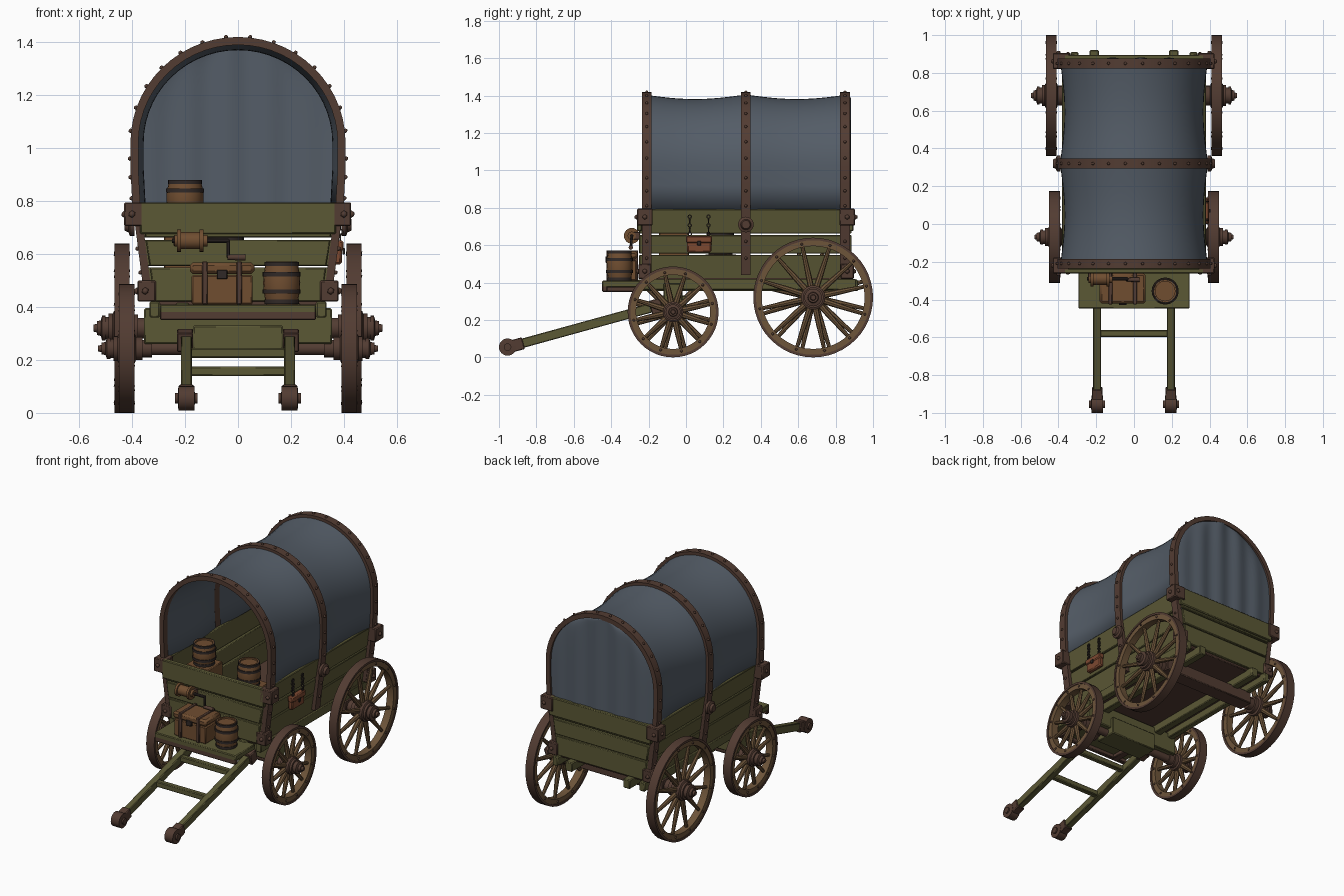
import bpy, bmesh
from math import sin, cos, pi
from mathutils import Matrix, Vector

if "Cube" in bpy.data.objects:
    bpy.data.objects.remove(bpy.data.objects["Cube"])

def material(name, col):
    m = bpy.data.materials.new(name)
    m.diffuse_color = (*col, 1)
    m.use_nodes = True
    m.node_tree.nodes["Principled BSDF"].inputs["Base Color"].default_value = m.diffuse_color
    return m

OLIVE = material("olive_wood", (0.105, 0.098, 0.036))
BROWN = material("dark_brown", (0.085, 0.045, 0.032))
CLOTH = material("canvas", (0.088, 0.108, 0.135))
TAN = material("tan_wood", (0.155, 0.09, 0.042))
CHEST = material("chest_wood", (0.16, 0.075, 0.03))
LEATHER = material("leather", (0.2, 0.065, 0.03))
IRON = material("iron", (0.03, 0.022, 0.02))

def make(name, bm, mat, angle=0.6):
    bmesh.ops.recalc_face_normals(bm, faces=bm.faces)
    for f in bm.faces:
        f.smooth = True
    for e in bm.edges:
        e.smooth = e.calc_face_angle(0) < angle
    me = bpy.data.meshes.new(name)
    bm.to_mesh(me)
    bm.free()
    me.materials.append(mat)
    ob = bpy.data.objects.new(name, me)
    bpy.context.collection.objects.link(ob)
    return ob

def bevel(ob, w):
    b = ob.modifiers.new("bevel", "BEVEL")
    b.width, b.segments = w, 1
    return ob

def box(name, x0, x1, y0, y1, z0, z1, mat, w=0.005):
    m = Matrix.Translation(((x0+x1)/2, (y0+y1)/2, (z0+z1)/2)) @ Matrix.Diagonal((x1-x0, y1-y0, z1-z0, 1))
    bm = bmesh.new()
    bmesh.ops.create_cube(bm, size=1, matrix=m)
    return bevel(make(name, bm, mat), w)

def prism(name, pts, axis, a0, a1, mat, w=0.004):
    """Extrude a 2D outline (h, z) along x or y."""
    bm = bmesh.new()
    put = (lambda p, a: (a, p[0], p[1])) if axis == "x" else (lambda p, a: (p[0], a, p[1]))
    f = bm.faces.new([bm.verts.new(put(p, a0)) for p in pts])
    r = bmesh.ops.extrude_face_region(bm, geom=[f])
    d = Vector(put((0, 0), a1 - a0))
    bmesh.ops.translate(bm, vec=d, verts=[v for v in r["geom"] if isinstance(v, bmesh.types.BMVert)])
    return bevel(make(name, bm, mat), w)

def add_lathe(bm, prof, m, seg=24, closed=False):
    rings = [[bm.verts.new(m @ Vector((r*cos(2*pi*i/seg), r*sin(2*pi*i/seg), h))) for i in range(seg)] for r, h in prof]
    for a, b in zip(rings, rings[1:] + ([rings[0]] if closed else [])):
        for i in range(seg):
            j = (i + 1) % seg
            bm.faces.new((a[i], a[j], b[j], b[i]))
    if not closed:
        bm.faces.new(rings[0])
        bm.faces.new(rings[-1])

def lathe(name, prof, m, mat, seg=24, closed=False):
    bm = bmesh.new()
    add_lathe(bm, prof, m, seg, closed)
    return make(name, bm, mat)

T = Matrix.Translation
def along_x(x, y, z, s=1):
    return T((x, y, z)) @ Matrix.Rotation(s*pi/2, 4, 'Y')

def rivets(name, pts, r=0.009):
    bm = bmesh.new()
    for p in pts:
        bmesh.ops.create_icosphere(bm, subdivisions=1, radius=r, matrix=T(p))
    make(name, bm, BROWN, 1)

# Wheels: iron tyre, wooden rim, spokes and stepped hub
def wheel(name, s, x, y, R, k):
    m = along_x(s*x, y, R, s)
    def ring(r0, r1, h): return [(r0, -h), (r1, -h), (r1, h), (r0, h)]
    lathe(name + "_tyre", ring(R-.014, R, .029), m, BROWN, 48, True)
    lathe(name + "_rim", ring(R-.045, R-.012, .024), m, TAN, 48, True)
    bm, pts = bmesh.new(), []
    for i in range(12):
        rot = m @ Matrix.Rotation(2*pi*(i+.4)/12, 4, 'Z')
        add_lathe(bm, [(.017, .04), (.015, R*.45), (.010, R-.04)], rot @ Matrix.Rotation(pi/2, 4, 'Y'), 8)
        pts += [rot @ Vector((R-.029, 0, h)) for h in (-.024, .024)]
    make(name + "_spokes", bm, TAN)
    rivets(name + "_rivets", pts, .008)
    hub = [(.6, -.095), (.6, -.06), (.8, -.06), (.8, -.035), (1, -.03), (1, .03), (.85, .035), (.85, .05),
           (.65, .05), (.65, .062), (.72, .062), (.72, .075), (.45, .08), (.4, .095), (.25, .095), (.2, .108)]
    lathe(name + "_hub", [(r*k, h) for r, h in hub], m, BROWN)

for s, side in ((-1, "left"), (1, "right")):
    wheel(side + "_front_wheel", s, .42, -.069, .243, .055)
    wheel(side + "_rear_wheel", s, .438, .68, .32, .065)
for n, y, z in (("front", -.069, .243), ("rear", .68, .32)):
    lathe(n + "_axle", [(.025, -.42), (.025, .42)], along_x(0, y, z), BROWN, 16)

# Undercarriage
box("front_bolster", -.355, .355, -.12, -.02, .26, .395, OLIVE)
box("front_hitch_block", -.17, .17, -.15, .0, .215, .33, OLIVE)
box("rear_bolster", -.34, .34, .63, .73, .29, .37, BROWN)
box("floor", -.325, .325, -.235, .87, .405, .43, BROWN)
for s in (-1, 1):
    box("chassis_beam", s*.21-.025, s*.21+.025, -.26, .92, .355, .415, OLIVE)

# Body planks, splayed outwards with height
def hull(z): return .325 + (z - .42) * .15
LEVELS = [(.42, .548), (.555, .653), (.662, .792)]
for z0, z1 in LEVELS:
    for s in (-1, 1):
        prism("side_plank", [(s*hull(z0), z0), (s*hull(z1), z1), (s*(hull(z1)-.025), z1), (s*(hull(z0)-.025), z0)],
              "y", -.235, .875, OLIVE)
    for n, y in (("front_plank", -.25), ("rear_plank", .86)):
        a, b = hull(z0) - .012, hull(z1) - .012
        prism(n, [(-a, z0), (a, z0), (b, z1), (-b, z1)], "y", y, y + .025, OLIVE)
for n, y in (("front_top_rail", -.262), ("rear_top_rail", .87)):
    box(n, -.37, .37, y, y + .026, .675, .795, OLIVE)
for s in (-1, 1):
    box("side_sill", s*.315-.02, s*.315+.02, -.24, .91, .36, .42, OLIVE)

# Bows: legs follow the body, then an arch; outline shared by the canvas
def arch(o, z0, n=28):
    leg = [(.385 + o, .79), (.392 + o, .92)]
    if z0 < .79:
        leg = [(.340 + o, z0)] + leg
    half = [(cos(pi*i/n)*(.392 + o), 1.02 + sin(pi*i/n)*(.385 + o)) for i in range(n + 1)]
    return leg + half + [(-x, z) for x, z in reversed(leg)]

HOOPS = (-.21, .32, .85)
for y in HOOPS:
    bm, w = bmesh.new(), .026
    outer, inner = arch(.014, .44), arch(-.016, .44)
    rows = [[bm.verts.new(p) for p in ((ox, y-w, oz), (ox, y+w, oz), (ix, y+w, iz), (ix, y-w, iz))]
            for (ox, oz), (ix, iz) in zip(outer, inner)]
    for a, b in zip(rows, rows[1:]):
        for i in range(4):
            bm.faces.new((a[i], a[(i+1) % 4], b[(i+1) % 4], b[i]))
    bm.faces.new(rows[0])
    bm.faces.new(rows[-1])
    make("canvas_bow", bm, BROWN)
    pts = [(x, y, z) for x, z in arch(.016, .44)[4:-4:2]]
    pts += [(s*(.016 + x), y, z) for s in (-1, 1) for x, z in ((.352, .53), (.364, .62), (.386, .81), (.39, .89), (.392, .96))]
    rivets("bow_rivets", pts)

# Canvas cover sagging between the bows
bm, rows = bmesh.new(), []
for j in range(33):
    t = j / 32
    sag = -.006 - .024 * abs(sin(2*pi*t))
    rows.append([bm.verts.new((x, -.225 + 1.09*t, z)) for x, z in arch(sag, .79)])
for a, b in zip(rows, rows[1:]):
    for i in range(len(a) - 1):
        bm.faces.new((a[i], a[i+1], b[i+1], b[i]))
cover = make("canvas_cover", bm, CLOTH, 1)
sol = cover.modifiers.new("thickness", "SOLIDIFY")
sol.thickness, sol.offset = .012, 0

# Rippled canvas sheet closing the back
bm, rows = bmesh.new(), []
half = arch(-.012, .79)[:16] + [(.02, 1.393)]
for x, z in half:
    rows.append([bm.verts.new((x*u/16, .862 + (.014 + .006*sin(x*u*2.6)) * (1 - (u/16)**4), z)) for u in range(-16, 17)])
for a, b in zip(rows, rows[1:]):
    for i in range(32):
        bm.faces.new((a[i], a[i+1], b[i+1], b[i]))
make("rear_canvas_sheet", bm, CLOTH, 1)

# Corner brackets and centre bosses
pts = []
for s in (-1, 1):
    for y, d in ((-.22, -1), (.862, 1)):
        box("upper_bracket", s*.385-.045, s*.385+.042, y-.042, y+.042, .705, .795, BROWN)
        box("lower_bracket", s*.345-.035, s*.345+.035, y-.035, y+.035, .42, .50, BROWN)
        pts += [(s*.428, y, .75), (s*.40, y + d*.043, .75), (s*.35, y + d*.036, .46), (s*.381, y, .46)]
    lathe("bow_boss", [(.042, 0), (.042, .018), (.028, .024), (.022, .038)], along_x(s*.39, .32, .71, s), BROWN, 20)
rivets("bracket_bolts", pts, .014)

# Drawbar shafts with end rollers and crossbars
def beam(name, a, b, w, h, mat):
    a, b = Vector(a), Vector(b)
    m = T((a+b)/2) @ (b-a).to_track_quat('Y', 'Z').to_matrix().to_4x4() @ Matrix.Diagonal((w, (b-a).length, h, 1))
    bm = bmesh.new()
    bmesh.ops.create_cube(bm, size=1, matrix=m)
    return bevel(make(name, bm, mat), .004)

for s in (-1, 1):
    beam("shaft", (s*.195, -.93, .06), (s*.195, -.04, .305), .042, .05, OLIVE)
    beam("shaft_collar", (s*.195, -.94, .057), (s*.195, -.87, .076), .056, .065, BROWN)
    lathe("shaft_roller", [(.02, -.042), (.02, -.032), (.046, -.03), (.046, .03), (.02, .032), (.02, .042)],
          along_x(s*.195, -.954, .055), BROWN)
    beam("shaft_strap", (s*.2, -.19, .265), (s*.2, -.13, .282), .06, .075, BROWN)
for y, z in ((-.58, .157), (-.33, .226)):
    box("shaft_crossbar", -.18, .18, y-.018, y+.018, z-.018, z+.018, OLIVE)

# Footboard
box("footboard", -.295, .295, -.448, -.24, .375, .41, OLIVE)
box("footboard_lip", -.295, .295, -.448, -.42, .35, .40, BROWN)
for s in (-1, 1):
    box("footboard_bracket", s*.21-.025, s*.21+.025, -.44, -.24, .35, .378, BROWN)

# Barrels and cargo
def barrel(x, y, z, r, h):
    prof = [(r*(.84 + .16*sin(pi*i/8)), h*i/8) for i in range(9)]
    lathe("barrel", prof[:-1] + [(r*.84, h), (r*.74, h), (r*.74, h - .01)], T((x, y, z)), CHEST, 20)
    for t in (.06, .3, .7, .94):
        k = r*(.84 + .16*sin(pi*t))
        lathe("barrel_hoop", [(k-.006, h*t-.008), (k+.004, h*t-.008), (k+.004, h*t+.008), (k-.006, h*t+.008)],
              T((x, y, z)), IRON, 20, True)

barrel(.165, -.355, .41, .07, .162)
barrel(-.2, -.065, .745, .07, .135)
barrel(-.05, .185, .55, .07, .15)
box("tall_crate", -.28, -.12, -.145, .015, .43, .745, CHEST)
box("low_crate", -.14, .04, .1, .27, .43, .55, CHEST)

box("chest_body", -.175, .055, -.415, -.265, .41, .52, CHEST)
box("chest_lid", -.182, .062, -.422, -.26, .524, .568, CHEST, .012)
for x in (-.125, .005):
    box("chest_strap", x-.01, x+.01, -.426, -.256, .41, .572, BROWN, .003)
box("chest_lock", -.08, -.04, -.43, -.41, .505, .54, IRON, .003)

# Winch with crank
lathe("winch_spool", [(.022, -.06), (.022, -.05), (.042, -.05), (.042, -.035), (.032, -.035), (.032, .035),
                      (.042, .035), (.042, .05), (.022, .05), (.022, .065)], along_x(-.18, -.29, .65), CHEST)
lathe("winch_axle", [(.009, -.25), (.009, -.035)], along_x(0, -.29, .65), IRON, 10)
beam("winch_crank", (-.037, -.29, .655), (-.037, -.295, .585), .014, .014, IRON)
lathe("winch_handle", [(.01, -.04), (.012, .028)], along_x(0, -.295, .587), BROWN, 12)
for x in (-.235, -.125):
    box("winch_mount", x-.008, x+.008, -.29, -.245, .63, .67, BROWN, .003)

# Leather satchel hanging on the right side
box("satchel", .358, .392, .005, .135, .56, .645, LEATHER, .008)
box("satchel_flap", .36, .398, .0, .14, .612, .65, LEATHER, .006)
box("satchel_buckle", .395, .404, .06, .08, .598, .622, IRON, .002)
for y in (.02, .12):
    for i in range(5):
        m = T((.386, y, .66 + .023*i)) @ Matrix.Rotation(pi/2*(i % 2), 4, 'Z') @ Matrix.Rotation(pi/2, 4, 'Y')
        lathe("chain_link", [(.006, -.003), (.012, -.003), (.012, .003), (.006, .003)], m, IRON, 10, True)
